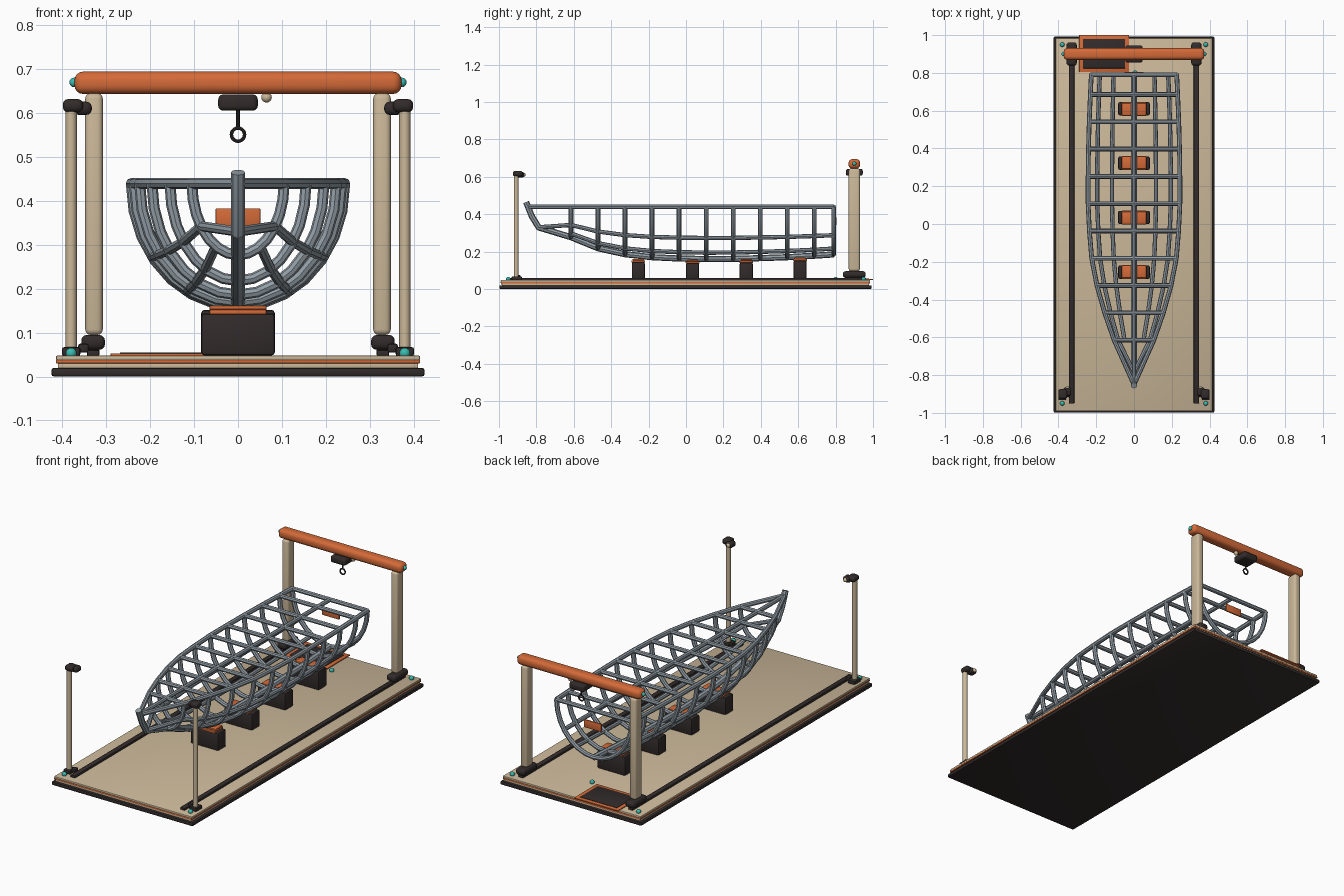
import bpy, math
from mathutils import Vector

if "Cube" in bpy.data.objects:
    bpy.data.objects.remove(bpy.data.objects["Cube"])


def mat(name, rgb):
    m = bpy.data.materials.new(name)
    m.diffuse_color = (*rgb, 1)
    m.use_nodes = True
    m.node_tree.nodes["Principled BSDF"].inputs["Base Color"].default_value = m.diffuse_color
    return m


GREY = mat("steel grey", (0.29, 0.34, 0.38))
ORANGE = mat("burnt orange", (0.66, 0.145, 0.04))
TAN = mat("sand tan", (0.6, 0.48, 0.32))
DARK = mat("charcoal", (0.032, 0.024, 0.024))
TEAL = mat("teal", (0.04, 0.5, 0.43))


def finish(o, name, m, smooth=True):
    o.name = name
    o.data.materials.clear()
    o.data.materials.append(m)
    if smooth:
        bpy.ops.object.shade_smooth_by_angle(angle=math.radians(40))
    return o


def box(name, c, size, m, bevel=0.0, seg=2):
    bpy.ops.mesh.primitive_cube_add(size=1, location=c)
    o = bpy.context.object
    o.scale = size
    bpy.ops.object.transform_apply(location=False, rotation=False, scale=True)
    if bevel:
        b = o.modifiers.new("bevel", "BEVEL")
        b.width, b.segments = bevel, seg
        bpy.ops.object.modifier_apply(modifier="bevel")
    return finish(o, name, m)


def ball(name, c, r, m):
    bpy.ops.mesh.primitive_uv_sphere_add(segments=16, ring_count=8, radius=r, location=c)
    return finish(bpy.context.object, name, m)


def tube(name, pts, r, m=GREY, res=2):
    cu = bpy.data.curves.new(name, "CURVE")
    cu.dimensions = "3D"
    cu.bevel_depth, cu.bevel_resolution, cu.use_fill_caps = r, res, True
    s = cu.splines.new("POLY")
    s.points.add(len(pts) - 1)
    for p, q in zip(s.points, pts):
        p.co = (*q, 1)
    o = bpy.data.objects.new(name, cu)
    bpy.context.collection.objects.link(o)
    bpy.ops.object.select_all(action="DESELECT")
    o.select_set(True)
    bpy.context.view_layer.objects.active = o
    bpy.ops.object.convert(target="MESH")
    return finish(bpy.context.object, name, m)


# layered base platform
box("base_skirt", (0, -0.003, 0.01), (0.85, 1.99, 0.02), DARK, 0.006)
box("base_lower_deck", (0, -0.003, 0.025), (0.82, 1.965, 0.012), TAN, 0.002)
box("base_trim", (0, -0.003, 0.034), (0.83, 1.975, 0.008), ORANGE, 0.002)
box("base_deck", (0, -0.003, 0.0425), (0.83, 1.975, 0.011), TAN, 0.004)

# floor hatch with status light
box("hatch_frame", (-0.158, 0.902, 0.05), (0.264, 0.196, 0.006), ORANGE, 0.001)
box("hatch_panel", (-0.158, 0.902, 0.052), (0.222, 0.155, 0.006), DARK, 0.001)
ball("hatch_light", (0.005, 0.8, 0.053), 0.012, TEAL)

for s in (-1, 1):
    side = "left" if s < 0 else "right"
    # rails, rear gantry legs and trolley feet
    box(f"{side}_rail", (s * 0.33, 0, 0.053), (0.028, 1.9, 0.014), DARK, 0.003)
    box(f"{side}_gantry_wheel", (s * 0.33, 0.9, 0.06), (0.03, 0.1, 0.02), DARK, 0.006)
    box(f"{side}_gantry_foot", (s * 0.33, 0.9, 0.078), (0.054, 0.122, 0.034), DARK, 0.013, 3)
    box(f"{side}_gantry_leg", (s * 0.328, 0.9, 0.37), (0.04, 0.06, 0.55), TAN, 0.012, 3)
    ball(f"{side}_beam_cap", (s * 0.373, 0.9, 0.67), 0.011, TEAL)
    # front lamp posts
    tube(f"{side}_lamp_post", [(s * 0.38, -0.908, 0.05), (s * 0.38, -0.908, 0.61)], 0.0128, TAN, 3)
    box(f"{side}_lamp_foot", (s * 0.38, -0.905, 0.057), (0.042, 0.055, 0.02), DARK, 0.005)
    box(f"{side}_lamp_tab", (s * 0.352, -0.9, 0.065), (0.024, 0.03, 0.02), DARK, 0.005)
    box(f"{side}_lamp_head", (s * 0.376, -0.9, 0.617), (0.046, 0.052, 0.03), DARK, 0.012, 3)
    box(f"{side}_lamp_hood", (s * 0.354, -0.888, 0.611), (0.042, 0.045, 0.03), DARK, 0.012, 3)
    ball(f"{side}_lamp_lens", (s * 0.352, -0.868, 0.611), 0.011, TAN)
    # corner studs
    for y in (-0.95, 0.95):
        ball("corner_stud", (s * 0.38, y, 0.053), 0.0125, TEAL)

# gantry beam, hoist and hook
box("gantry_beam", (0, 0.9, 0.669), (0.745, 0.062, 0.051), ORANGE, 0.02, 4)
box("hoist_trolley", (0, 0.9, 0.624), (0.09, 0.09, 0.037), DARK, 0.011, 3)
ball("hoist_pulley", (0.065, 0.9, 0.636), 0.012, TAN)
tube("hoist_cable", [(0, 0.9, 0.61), (0, 0.9, 0.566)], 0.004, DARK)
bpy.ops.mesh.primitive_torus_add(location=(0, 0.9, 0.551), rotation=(math.pi / 2, 0, 0),
                                 major_radius=0.015, minor_radius=0.004,
                                 major_segments=20, minor_segments=8)
finish(bpy.context.object, "hoist_ring", DARK)

# keel blocks with padded caps
for y, top in ((-0.255, 0.152), (0.035, 0.147), (0.322, 0.15), (0.61, 0.16)):
    box("keel_block", (0, y, (0.048 + top - 0.008) / 2), (0.168, 0.07, top - 0.056), DARK, 0.008)
    box("block_cap", (0, y, top - 0.005), (0.13, 0.074, 0.011), ORANGE, 0.003)
    box("block_pad", (0, y, top + 0.005), (0.13, 0.06, 0.009), ORANGE, 0.003)

# boat skeleton: station y, half breadth, keel height
SHEER = 0.44
ys = [-0.615 + 0.1445 * k for k in range(10)] + [0.79]
half = [0.105, 0.155, 0.196, 0.224, 0.236, 0.243, 0.243, 0.241, 0.237, 0.231, 0.226]
keel = [0.277, 0.218, 0.186, 0.170, 0.163, 0.16, 0.161, 0.165, 0.17, 0.178, 0.185]
stations = list(zip(ys, half, keel))


def hull(st, t):
    y, b, k = st
    return (b * math.sin(t), y, SHEER - (SHEER - k) * math.cos(t))


for st in stations:
    tube("rib", [hull(st, math.pi / 2 * i / 7) for i in range(-7, 8)], 0.0125)
    tube("cross_beam", [hull(st, -math.pi / 2), hull(st, math.pi / 2)], 0.0115)

tube("keel", [(0, -0.79, 0.33)] + [(0, y, k) for y, b, k in stations], 0.0165)
tube("stem", [(0, -0.785, 0.325), (0, -0.825, 0.39), (0, -0.855, 0.465)], 0.0165)
for s in (-1, 1):
    tube("gunwale", [(0, -0.85, SHEER)] + [hull(st, s * math.pi / 2) for st in stations], 0.0125)
    tube("upper_stringer", [(0, -0.785, 0.33)] + [hull(st, s * 0.93) for st in stations], 0.0115)
    tube("lower_stringer", [hull(st, s * 0.5) for st in stations], 0.0115)
tube("centre_spine", [(0, -0.845, SHEER), (0, 0.79, SHEER)], 0.0115)

# transom plate
box("transom_plate", (0, 0.8, 0.362), (0.102, 0.009, 0.042), ORANGE, 0.002)
